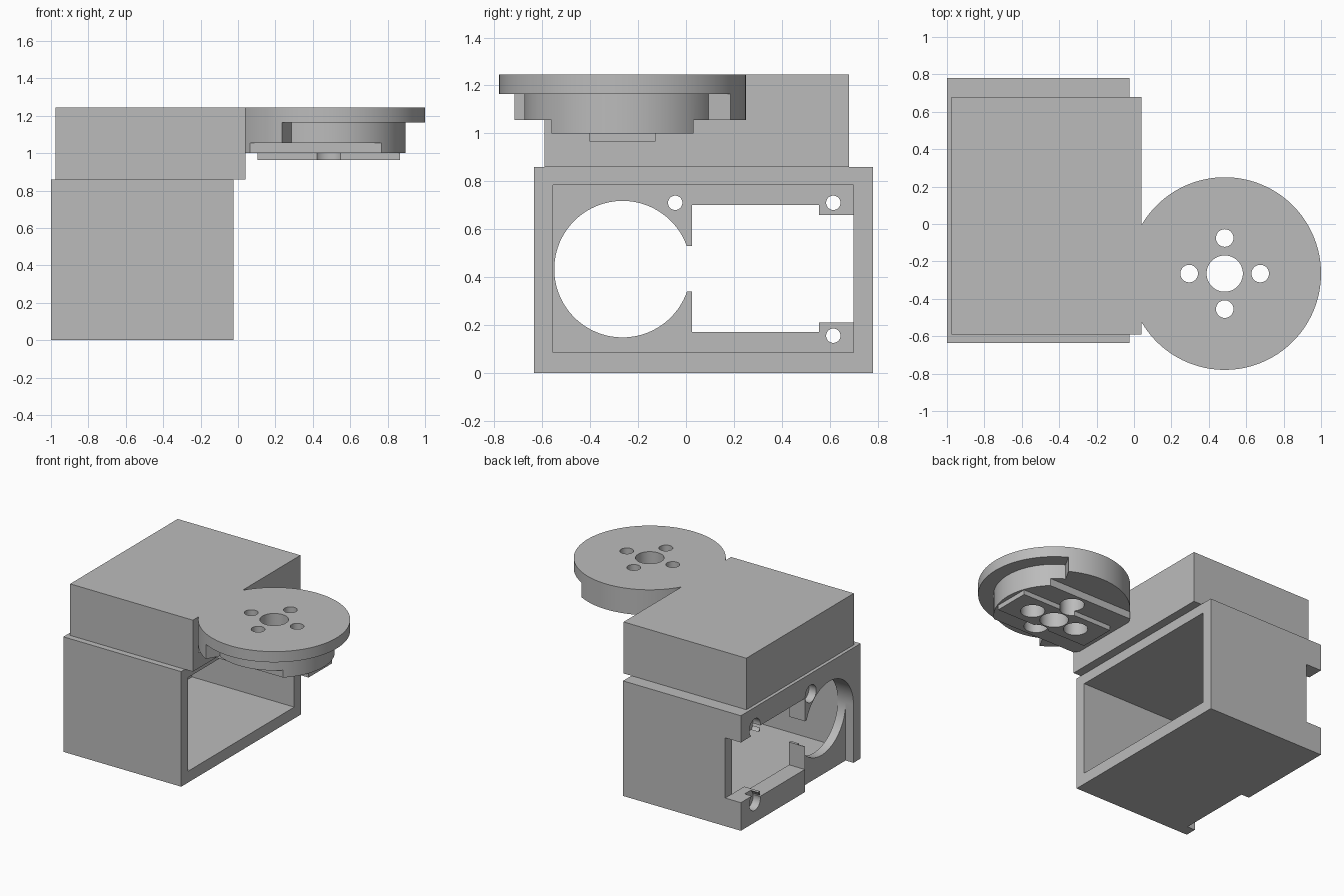
import bpy, bmesh
from math import cos, sin, radians, pi

if "Cube" in bpy.data.objects:
    bpy.data.objects.remove(bpy.data.objects["Cube"], do_unlink=True)

grey = bpy.data.materials.new("plain grey")
grey.use_nodes = True
grey.diffuse_color = (0.5, 0.5, 0.5, 1)
grey.node_tree.nodes["Principled BSDF"].inputs["Base Color"].default_value = (0.5, 0.5, 0.5, 1)


def prism(name, points, low, high, axis="z"):
    """Extrude a closed outline: (x, y) along z, or (y, z) along x."""
    bm = bmesh.new()

    def place(p, h):
        return (p[0], p[1], h) if axis == "z" else (h, p[0], p[1])

    bottom = [bm.verts.new(place(p, low)) for p in points]
    top = [bm.verts.new(place(p, high)) for p in points]
    bm.faces.new(bottom)
    bm.faces.new(top)
    for i in range(len(points)):
        j = (i + 1) % len(points)
        bm.faces.new((bottom[i], bottom[j], top[j], top[i]))
    bmesh.ops.recalc_face_normals(bm, faces=bm.faces)
    mesh = bpy.data.meshes.new(name)
    bm.to_mesh(mesh)
    bm.free()
    mesh.materials.append(grey)
    obj = bpy.data.objects.new(name, mesh)
    bpy.context.collection.objects.link(obj)
    return obj


def box(name, x0, x1, y0, y1, z0, z1):
    return prism(name, [(x0, y0), (x1, y0), (x1, y1), (x0, y1)], z0, z1)


def arc(cx, cy, r, start=0, end=360, step=3):
    count = round((end - start) / step)
    last = count if end - start == 360 else count + 1
    angles = [radians(start + (end - start) * i / count) for i in range(last)]
    return [(cx + r * cos(a), cy + r * sin(a)) for a in angles]


def combine(target, tool, operation="DIFFERENCE", keep=False):
    mod = target.modifiers.new("shape", "BOOLEAN")
    mod.operation = operation
    mod.solver = "EXACT"
    mod.object = tool
    bpy.context.view_layer.objects.active = target
    bpy.ops.object.modifier_apply(modifier=mod.name)
    if not keep:
        bpy.data.objects.remove(tool, do_unlink=True)


def finish(obj):
    bpy.ops.object.select_all(action="DESELECT")
    obj.select_set(True)
    bpy.context.view_layer.objects.active = obj
    bpy.ops.object.shade_smooth_by_angle(angle=radians(30))


# Hollow housing, open towards +x
OUT, IN = -1.1, -0.8
housing = box("motor_housing", -1, -0.025, -0.635, 0.78, 0, 0.86)
combine(housing, box("cavity", -0.87, 0.1, -0.555, 0.7, 0.085, 0.785))

# Motor opening with a shallow channel running down to the base
MY, MZ, MR = -0.265, 0.433, 0.285
combine(housing, prism("motor_hole", arc(MY, MZ, MR), OUT, IN, "x"))
channel = arc(MY, MZ, MR, 0, 180) + [(MY - MR, -0.1), (MY + MR, -0.1)]
combine(housing, prism("channel", channel, OUT, -0.935, "x"))

# Window in the end wall, reaching through the back corner
combine(housing, box("window", OUT, IN, 0.025, 0.555, 0.17, 0.7))
combine(housing, box("corner_notch", OUT, -0.87, 0.5, 0.9, 0.21, 0.66))
combine(housing, box("window_link", OUT, IN, -0.1, 0.1, 0.34, 0.53))

# Screw holes with counterbores on the outside
for y, z in ((0.615, 0.71), (0.615, 0.155), (-0.045, 0.71)):
    combine(housing, prism("screw", arc(y, z, 0.03, step=10), OUT, IN, "x"))
    combine(housing, prism("bore", arc(y, z, 0.065, step=10), OUT, -0.94, "x"))

# Solid block on top
block = box("top_block", -0.975, 0.04, -0.59, 0.68, 0.86, 1.245)

# Round mount: flange, half-wide core, flat-sided strip and bottom bar
CX, CY, R, CORE = 0.485, -0.265, 0.515, 0.41
START = 61
outline = arc(CX, CY, R, START, START + 180) + arc(CX, CY, CORE, START + 180, START + 360)
mount = prism("round_mount", arc(CX, CY, R, START, START + 360), 1.165, 1.245)
core = prism("core", outline, 1.055, 1.165)
strip = prism("strip", outline, 1.0, 1.055)
combine(strip, box("strip_limit", -1, 2, CY - 0.297, CY + 0.297, 0.9, 1.1), "INTERSECT")
bar = box("bar", CX - 0.38, CX + 0.38, CY - 0.137, CY + 0.137, 0.965, 1.0)
for layer in (core, strip, bar):
    combine(mount, layer, "UNION")

# Centre hole and four screw holes, counterbored from below
combine(mount, prism("centre_hole", arc(CX, CY, 0.097, step=6), 0.8, 1.4))
for i in range(4):
    x, y = CX + 0.19 * cos(i * pi / 2), CY + 0.19 * sin(i * pi / 2)
    combine(mount, prism("screw", arc(x, y, 0.047, step=10), 0.8, 1.4))
    combine(mount, prism("bore", arc(x, y, 0.083, step=10), 0.8, 1.13))
combine(mount, block, keep=True)

for part in (housing, block, mount):
    finish(part)
